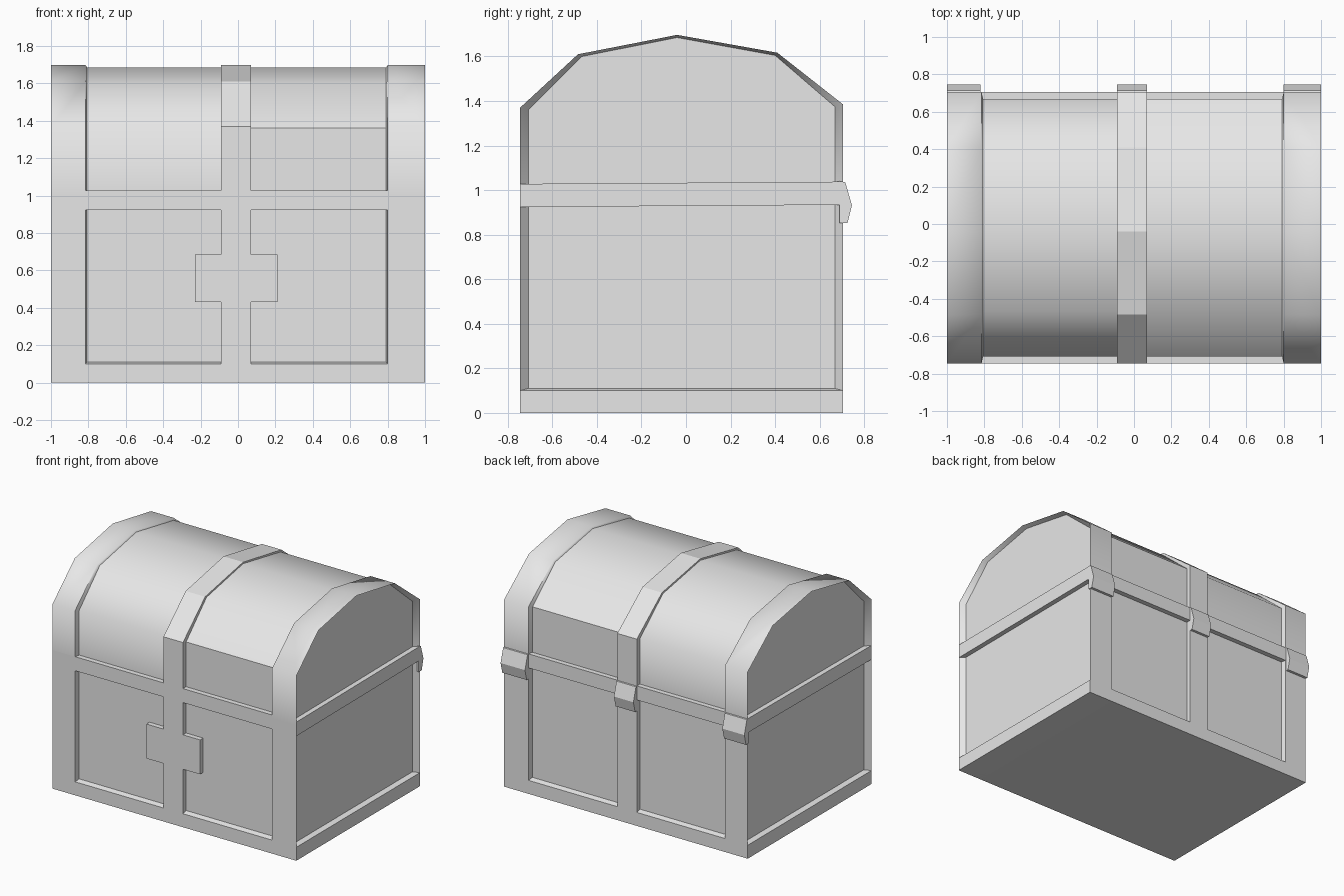
import bpy
import bmesh
from math import radians

cube = bpy.data.objects.get("Cube")
if cube:
    bpy.data.objects.remove(cube, do_unlink=True)

grey = bpy.data.materials.new("plain grey")
grey.use_nodes = True
grey.diffuse_color = (0.8, 0.8, 0.8, 1)
grey.node_tree.nodes["Principled BSDF"].inputs["Base Color"].default_value = (0.8, 0.8, 0.8, 1)

FRONT, BACK = -0.745, 0.705
SEAM = 1.0
DEPTH = 0.037

# Chest cross-sections as (y, z): raised trim and recessed panels
TRIM = [(FRONT, 0), (FRONT, SEAM), (FRONT, 1.37), (-0.485, 1.61), (-0.04, 1.697),
        (0.41, 1.617), (BACK, 1.385), (BACK, SEAM), (BACK, 0)]
PANEL = [(FRONT + DEPTH, 0.003), (FRONT + DEPTH, SEAM), (FRONT + DEPTH, 1.36),
         (-0.468, 1.6), (-0.04, 1.685), (0.4, 1.605), (BACK - DEPTH, 1.375),
         (BACK - DEPTH, SEAM), (BACK - DEPTH, 0.003)]


def loft(name, rings, smooth=None, caps=True):
    """Skin a row of matching vertex rings into one object."""
    bm = bmesh.new()
    loops = [[bm.verts.new(p) for p in ring] for ring in rings]
    n = len(loops[0])
    for a, b in zip(loops, loops[1:]):
        for i in range(n):
            j = (i + 1) % n
            bm.faces.new((a[i], a[j], b[j], b[i]))
    if caps:
        bm.faces.new(loops[0])
        bm.faces.new(loops[-1])
    bmesh.ops.recalc_face_normals(bm, faces=bm.faces)
    mesh = bpy.data.meshes.new(name)
    bm.to_mesh(mesh)
    bm.free()
    mesh.materials.append(grey)
    if smooth:
        mesh.shade_smooth()
        mesh.set_sharp_from_angle(angle=radians(smooth))
    obj = bpy.data.objects.new(name, mesh)
    bpy.context.collection.objects.link(obj)
    return obj


def section(x, profile):
    return [(x, y, z) for y, z in profile]


def rectangle(z, inset=0, tilt=0):
    """Level ring around the chest, optionally rising toward the back."""
    x, f, b = 1 - inset, FRONT + inset, BACK - inset
    return [(-x, f, z), (x, f, z), (x, b, z + tilt), (-x, b, z + tilt)]


# Recessed shell, in two halves meeting under the middle strap
INNER_X = 1 - DEPTH
loft("right_shell", [section(-INNER_X, PANEL), section(0, PANEL)], smooth=60)
loft("left_shell", [section(0, PANEL), section(INNER_X, PANEL)], smooth=40)

# End straps with a bevelled lip around each side panel
for name, side, edge in (("right_strap", -1, 0.815), ("left_strap", 1, 0.8)):
    loft(name, [section(side * INNER_X, PANEL), section(side, TRIM),
                section(side * edge, TRIM), section(side * (edge - 0.008), PANEL)],
         smooth=60, caps=False)

# Middle strap, base rim and rim at the lid seam
loft("middle_strap", [section(-0.09, TRIM), section(0.07, TRIM)])
loft("base_rim", [rectangle(0), rectangle(0.1), rectangle(0.11, DEPTH)])
loft("seam_rim", [rectangle(0.924, tilt=0.01), rectangle(1.028, tilt=0.01)])

# Lock plate flush with the middle strap
PLATE = [(FRONT, 0.43), (FRONT, 0.685), (FRONT + 0.06, 0.685), (FRONT + 0.06, 0.43)]
loft("lock_plate", [section(-0.23, PLATE), section(0.21, PLATE)])

# Hinges on the back, one on each strap
HINGE = [(0.69, 1.04), (0.715, 1.035), (0.745, 0.932), (0.725, 0.852), (0.69, 0.852)]
for name, x0, x1 in (("right_hinge", -1, -0.82), ("middle_hinge", -0.09, 0.07),
                     ("left_hinge", 0.8, 1)):
    loft(name, [section(x0, HINGE), section(x1, HINGE)])
